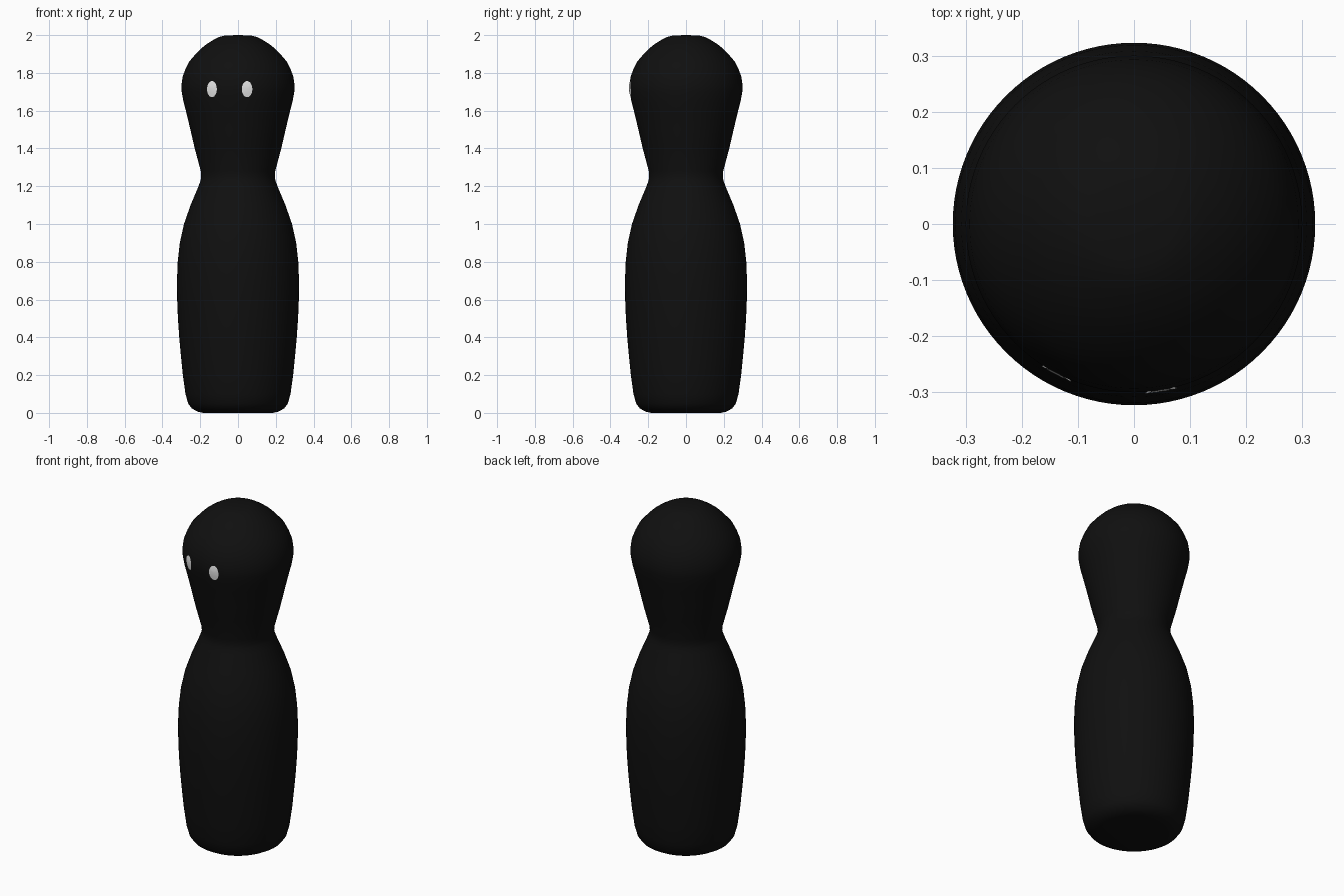
import bpy, bmesh, math

if "Cube" in bpy.data.objects:
    bpy.data.objects.remove(bpy.data.objects["Cube"])

def material(name, c):
    m = bpy.data.materials.new(name)
    m.diffuse_color = (c, c, c, 1)
    m.use_nodes = True
    m.node_tree.nodes["Principled BSDF"].inputs["Base Color"].default_value = m.diffuse_color
    return m

black = material("black", 0.005)
white = material("eye white", 0.8)

# Outline of the pin: (radius, height) from base to crown
PROFILE = [(0.185, 0), (0.215, 0.007), (0.245, 0.024), (0.264, 0.05), (0.278, 0.1),
           (0.292, 0.2), (0.302, 0.3), (0.311, 0.4), (0.318, 0.5), (0.322, 0.6),
           (0.323, 0.7), (0.319, 0.8), (0.308, 0.9), (0.286, 1.0), (0.251, 1.1),
           (0.209, 1.2), (0.198, 1.23), (0.195, 1.25), (0.197, 1.28), (0.229, 1.4),
           (0.252, 1.5), (0.276, 1.6), (0.289, 1.65), (0.298, 1.7), (0.300, 1.73),
           (0.293, 1.78), (0.278, 1.82), (0.258, 1.86), (0.224, 1.9), (0.194, 1.93),
           (0.165, 1.953), (0.13, 1.975), (0.1, 1.99), (0.07, 1.998)]

def radius_at(z):
    for (r0, z0), (r1, z1) in zip(PROFILE, PROFILE[1:]):
        if z0 <= z <= z1:
            return r0 + (r1 - r0) * (z - z0) / (z1 - z0)

def finish(bm, name, mat):
    bmesh.ops.recalc_face_normals(bm, faces=bm.faces)
    me = bpy.data.meshes.new(name)
    bm.to_mesh(me)
    bm.free()
    me.materials.append(mat)
    ob = bpy.data.objects.new(name, me)
    bpy.context.collection.objects.link(ob)
    for o in bpy.context.selected_objects:
        o.select_set(False)
    bpy.context.view_layer.objects.active = ob
    ob.select_set(True)
    return ob

# Body and head in one turned shape
SIDES = 96
bm = bmesh.new()
rings = [[bm.verts.new((r * math.cos(2 * math.pi * i / SIDES),
                        r * math.sin(2 * math.pi * i / SIDES), z)) for i in range(SIDES)]
         for r, z in PROFILE]
for a, b in zip(rings, rings[1:]):
    for i in range(SIDES):
        j = (i + 1) % SIDES
        bm.faces.new((a[i], a[j], b[j], b[i]))
base = bm.verts.new((0, 0, 0))
crown = bm.verts.new((0, 0, 2.0))
for i in range(SIDES):
    j = (i + 1) % SIDES
    bm.faces.new((base, rings[0][j], rings[0][i]))
    bm.faces.new((crown, rings[-1][i], rings[-1][j]))
finish(bm, "body", black)
bpy.ops.object.shade_smooth_by_angle(angle=math.radians(50))

# Thin oval eyes that follow the curve of the head
def eye(name, cx, cz, rx, rz, n=24):
    bm = bmesh.new()
    def vert(t, a):
        x, z = cx + rx * t * math.cos(a), cz + rz * t * math.sin(a)
        return bm.verts.new((x, -math.sqrt(radius_at(z) ** 2 - x * x) - 0.003, z))
    centre = vert(0, 0)
    loops = [[vert(t, 2 * math.pi * i / n) for i in range(n)] for t in (0.5, 1)]
    for i in range(n):
        j = (i + 1) % n
        bm.faces.new((centre, loops[0][i], loops[0][j]))
        bm.faces.new((loops[0][i], loops[1][i], loops[1][j], loops[0][j]))
    ob = finish(bm, name, white)
    # open sheet: make sure it faces the front
    if ob.data.polygons[0].normal.y > 0:
        ob.data.flip_normals()
    bpy.ops.object.shade_smooth()

eye("left_eye", -0.138, 1.714, 0.026, 0.043)
eye("right_eye", 0.048, 1.714, 0.028, 0.043)
